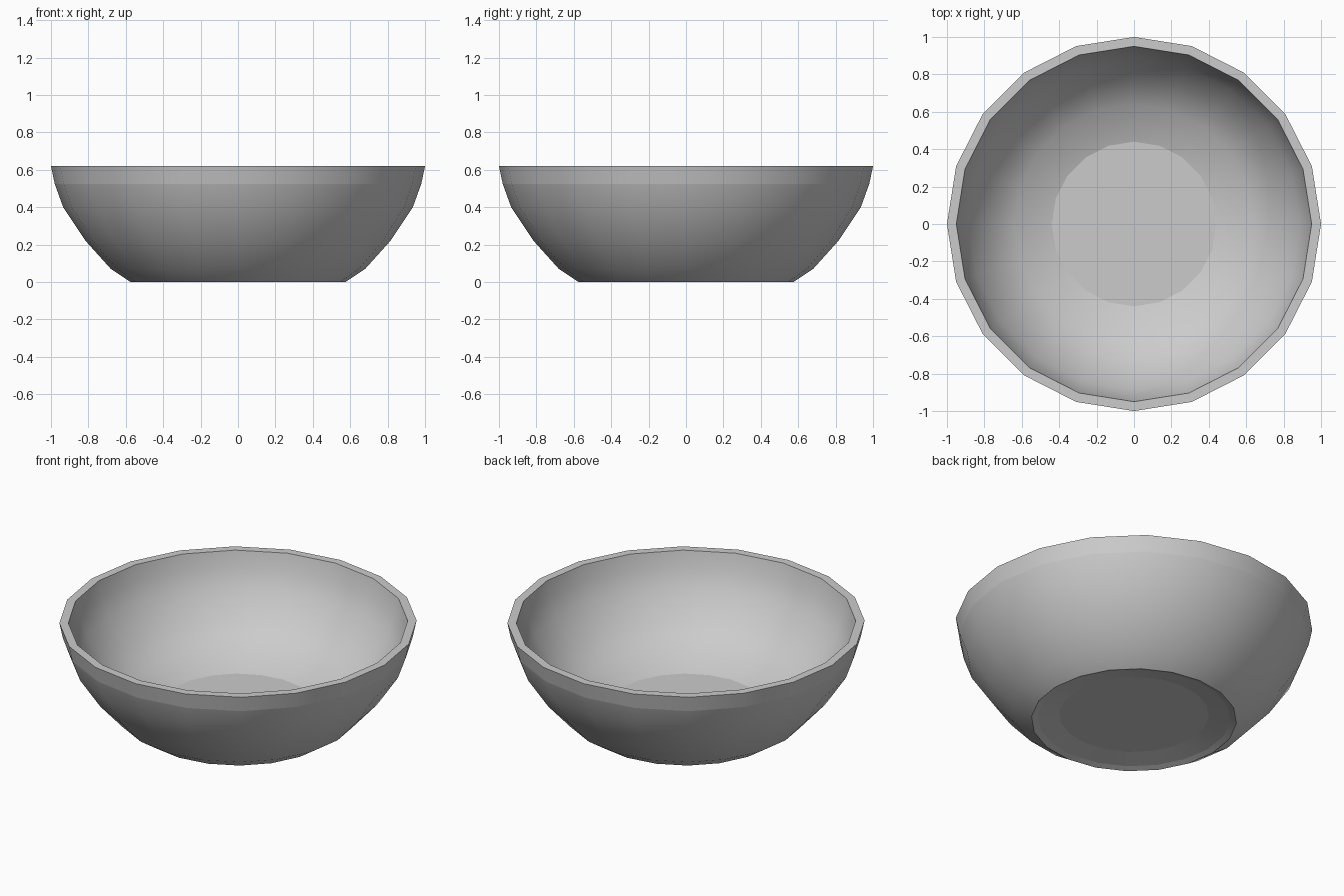
import bpy, bmesh, math

if "Cube" in bpy.data.objects:
    bpy.data.objects.remove(bpy.data.objects["Cube"])

SIDES = 20

# closed wall section (radius, height): underside, outer wall, rim, inner wall, floor
profile = [
    (0.42, 0.035), (0.54, 0.012), (0.575, 0.0), (0.68, 0.07), (0.815, 0.22),
    (0.935, 0.40), (0.98, 0.525), (1.0, 0.62),
    (0.95, 0.62), (0.93, 0.525), (0.885, 0.42), (0.775, 0.265), (0.64, 0.16),
    (0.44, 0.095),
]
SHARP = {0, 1, 2, 6, 7, 8, 13}   # rings where the shading breaks

bm = bmesh.new()
rings = [[bm.verts.new((r * math.cos(2 * math.pi * i / SIDES),
                        r * math.sin(2 * math.pi * i / SIDES), z))
          for i in range(SIDES)] for r, z in profile]

# lathe the wall
for a, b in zip(rings, rings[1:]):
    for i in range(SIDES):
        j = (i + 1) % SIDES
        bm.faces.new((a[i], a[j], b[j], b[i]))

# flat underside and flat floor
bm.faces.new(rings[0][::-1])
bm.faces.new(rings[-1])

for f in bm.faces:
    f.smooth = True
for k in SHARP:
    for i in range(SIDES):
        bm.edges.get((rings[k][i], rings[k][(i + 1) % SIDES])).smooth = False
bmesh.ops.recalc_face_normals(bm, faces=bm.faces)

mesh = bpy.data.meshes.new("bowl")
bm.to_mesh(mesh)
bm.free()
bpy.context.collection.objects.link(bpy.data.objects.new("bowl", mesh))
